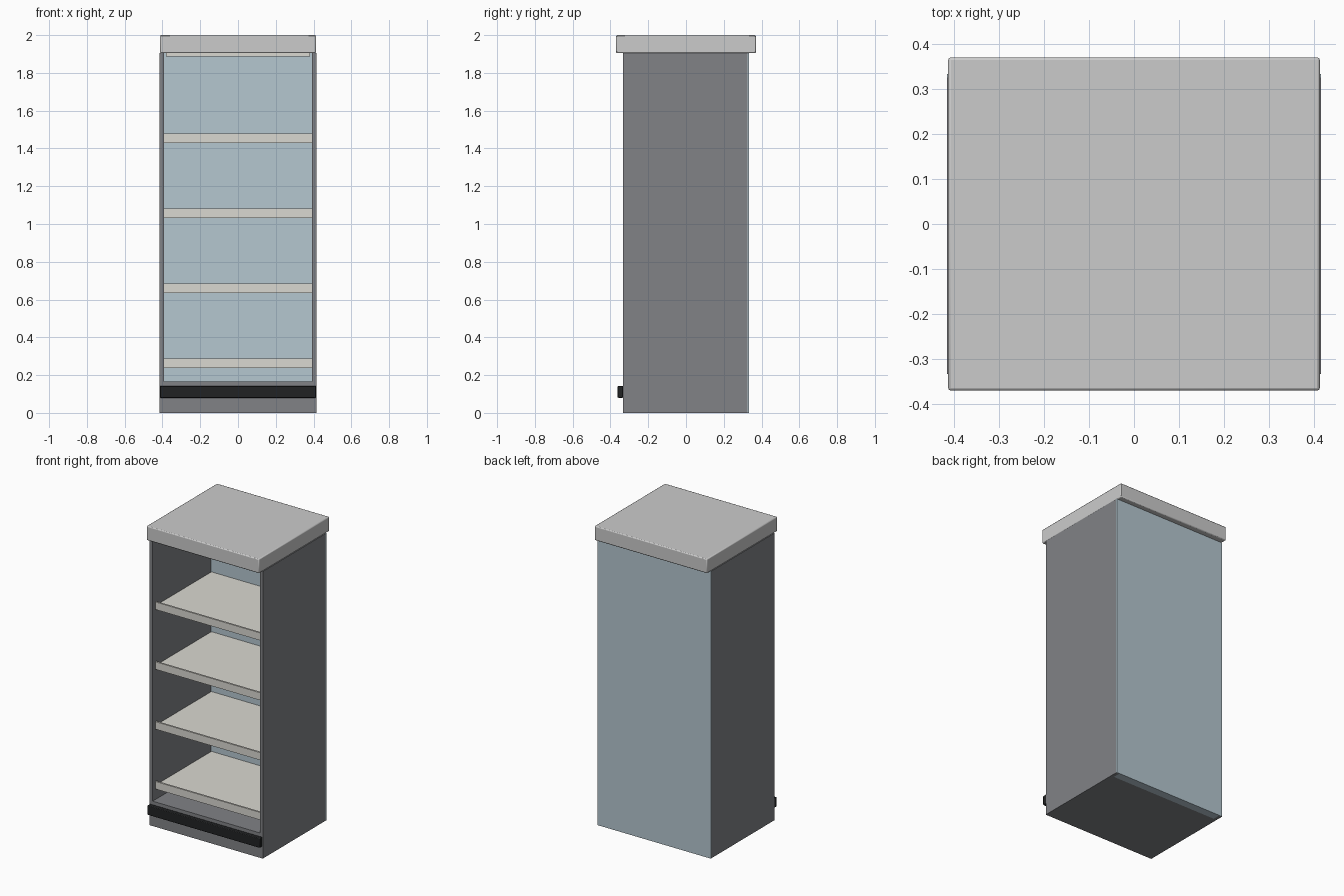
import bpy

if "Cube" in bpy.data.objects:
    bpy.data.objects.remove(bpy.data.objects["Cube"])


def material(name, r, g, b):
    m = bpy.data.materials.new(name)
    m.diffuse_color = (r, g, b, 1)
    m.use_nodes = True
    m.node_tree.nodes["Principled BSDF"].inputs["Base Color"].default_value = m.diffuse_color
    return m


GREY = material("dark_grey", 0.22, 0.225, 0.24)
BLUE = material("pale_blue", 0.46, 0.57, 0.63)
CREAM = material("cream", 0.70, 0.69, 0.64)
BLACK = material("black", 0.015, 0.016, 0.017)


def box(name, x, y, z, mat=None, bevel=0):
    """Box from (min, max) ranges, with optional softened edges."""
    bpy.ops.mesh.primitive_cube_add(
        size=1, location=[(r[0] + r[1]) / 2 for r in (x, y, z)])
    ob = bpy.context.object
    ob.name = name
    ob.scale = [r[1] - r[0] for r in (x, y, z)]
    bpy.ops.object.transform_apply(location=False, rotation=False, scale=True)
    if mat:
        ob.data.materials.append(mat)
    if bevel:
        mod = ob.modifiers.new("soft_edges", "BEVEL")
        mod.width = bevel
        mod.segments = 2
        bpy.ops.object.shade_smooth_by_angle()
    return ob


W, INNER = 0.415, 0.393      # outer and inner half widths
FRONT, BACK = -0.333, 0.333
LINER = 0.28                 # inside face of the back wall
TOP = 1.905

# Side walls
for side, name in ((-1, "left_side_panel"), (1, "right_side_panel")):
    box(name, sorted((side * INNER, side * W)), (FRONT, 0.326), (0, TOP), GREY)

# Back wall: outer skin plus the liner between the sides
box("back_panel", (-W, W), (0.326, BACK), (0, TOP), BLUE)
box("back_liner", (-INNER, INNER), (LINER, 0.326), (0, TOP), BLUE)

# Plinth and front bumper
box("base", (-INNER, INNER), (FRONT, LINER), (0, 0.165), GREY)
box("front_bumper", (-0.413, 0.413), (-0.362, FRONT), (0.08, 0.143), BLACK, 0.004)

# Overhanging top
box("top_cap", (-0.413, 0.413), (-0.37, 0.37), (TOP, 2.0), None, 0.006)

# Shelves, each with a raised front lip
for i in range(4):
    z = 0.287 + i * 0.397
    box(f"shelf_{i + 1}", (-0.391, 0.391), (-0.296, LINER), (z - 0.05, z - 0.025), CREAM)
    box(f"shelf_lip_{i + 1}", (-0.391, 0.391), (-0.308, -0.296), (z - 0.05, z), CREAM)

# Light strip under the top
box("light_strip", (-0.38, 0.38), (-0.30, -0.22), (1.886, TOP), CREAM)
